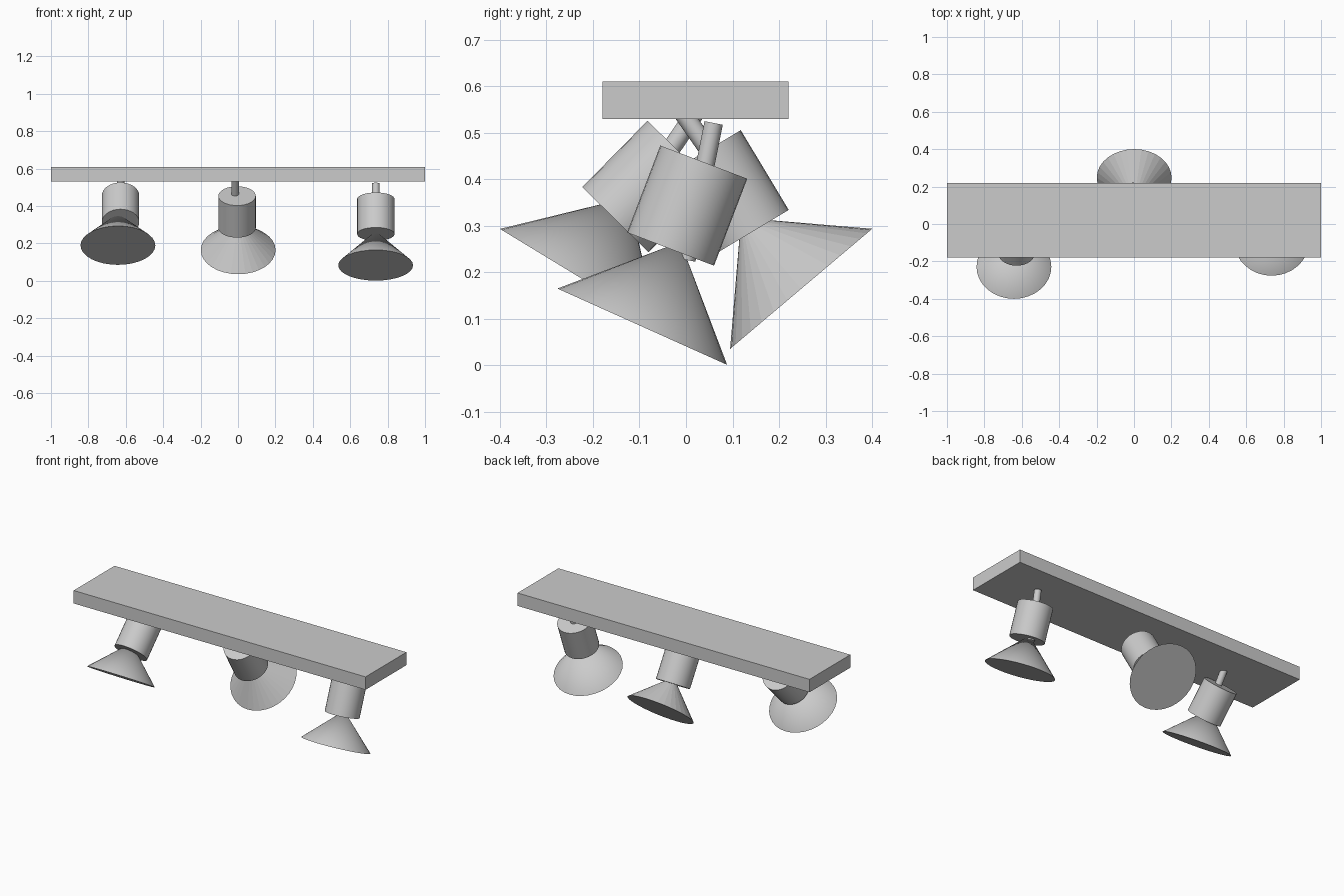
import bpy
from math import radians

if "Cube" in bpy.data.objects:
    bpy.data.objects.remove(bpy.data.objects["Cube"])


def finish(name, smooth=True):
    ob = bpy.context.object
    ob.name = name
    if smooth:
        bpy.ops.object.shade_smooth_by_angle(angle=radians(30))
    return ob


def tube(name, x, y, z, tilt, radius, length):
    # positive tilt swings the lower end towards the front
    bpy.ops.mesh.primitive_cylinder_add(vertices=32, radius=radius, depth=length,
                                        location=(x, y, z), rotation=(radians(-tilt), 0, 0))
    return finish(name)


def shade(name, x, y, z, tilt, smooth):
    bpy.ops.mesh.primitive_cone_add(vertices=32, radius1=0.2, radius2=0, depth=0.2,
                                    location=(x, y, z), rotation=(radians(-tilt), 0, 0))
    return finish(name, smooth)


# ceiling plate
bpy.ops.mesh.primitive_cube_add(size=1, location=(0, 0.02, 0.57))
plate = finish("ceiling_plate", False)
plate.scale = (2, 0.4, 0.08)

# each lamp: (x, y, z, tilt) of stem, housing and shade centres, then smooth shade flag
lamps = {
    "left": ((-0.628, -0.061, 0.423, 34), (-0.628, -0.0815, 0.3845, 44.5),
             (-0.642, -0.177, 0.275, 31.3), True),
    "middle": ((-0.015, 0.077, 0.423, -35), (-0.005, 0.0835, 0.3685, -31),
               (0.001, 0.183, 0.241, -40.2), False),
    "right": ((0.737, 0.03, 0.374, 11.3), (0.737, 0.0025, 0.3435, 20.9),
              (0.736, -0.053, 0.1745, 24.2), True),
}
for side, (stem, housing, cone, smooth) in lamps.items():
    tube(side + "_stem", *stem, 0.02, 0.3)
    tube(side + "_housing", *housing, 0.1, 0.2)
    shade(side + "_shade", *cone, smooth)
